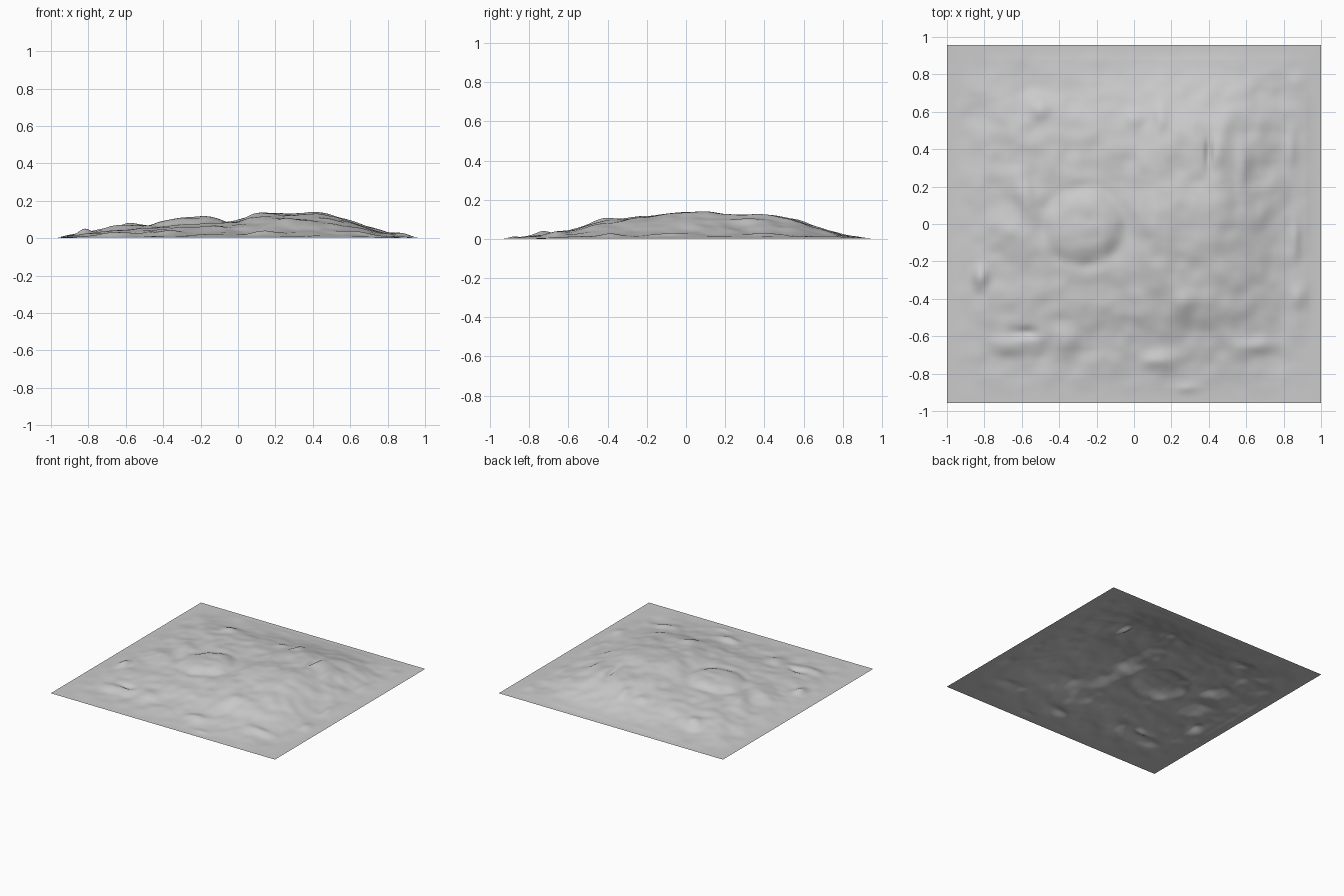
import bpy, math
from mathutils import Vector, noise

NX, NY = 200, 192          # grid resolution
HX, HY = 1.0, 0.957        # half sizes
EDGE = 0.011               # height of the flat rim

# broad height profiles along x and y
PX = [(-1, 0), (-.92, .008), (-.82, .03), (-.6, .06), (-.4, .075), (-.2, .09), (0, .095),
      (.13, .128), (.3, .128), (.48, .125), (.6, .09), (.75, .04), (.87, .013), (1, 0)]
PY = [(-.96, 0), (-.85, .004), (-.72, .018), (-.6, .04), (-.45, .08), (-.3, .1), (-.1, .125),
      (.03, .13), (.2, .122), (.4, .115), (.58, .09), (.7, .047), (.82, .015), (.96, 0)]

# local hills and hollows: x, y, radius x, radius y, height
BUMPS = [
    (.13, .03, .08, .12, .012), (.43, .07, .09, .16, .014), (.33, .40, .05, .12, .012),
    (.40, .38, .02, .08, -.02), (.46, .42, .05, .12, .01), (.25, -.42, .06, .08, .022),
    (.12, -.73, .08, .05, .022), (.28, -.88, .06, .03, .008), (-.35, -.62, .07, .06, .016),
    (-.68, -.65, .09, .05, .016), (-.82, -.28, .04, .07, .024), (-.64, -.06, .07, .09, .014),
    (-.58, .13, .05, .08, .016), (-.62, .45, .07, .08, .014), (-.50, .62, .06, .06, .016),
    (0, .57, .06, .05, .016), (.14, .58, .04, .08, .012), (.58, .30, .04, .14, .014),
    (.86, -.08, .03, .09, .014), (.88, -.38, .04, .06, .012), (.84, .40, .03, .08, .010),
    (.86, .75, .05, .06, .010), (-.58, -.58, .06, .03, -.02), (.66, -.65, .10, .04, .012),
    (-.03, .0, .05, .10, -.008)]


def profile(pts, t):
    for (a, va), (b, vb) in zip(pts, pts[1:]):
        if t <= b:
            return va + (vb - va) * max(0, (t - a) / (b - a))
    return 0


def smooth_profile(pts, t):
    return sum(profile(pts, t + d * .02) for d in (-2, -1, 0, 1, 2)) / 5


def height(x, y, px, py):
    z = px * py / .13
    # round plateau left of the centre
    r = math.hypot((x + .27) / .17, (y + .01) / .16)
    z += .026 / (1 + r ** 6) - .008 * math.exp(-((r - 1.3) / .25) ** 2)
    for bx, by, rx, ry, h in BUMPS:
        q = ((x - bx) / rx) ** 2 + ((y - by) / ry) ** 2
        if q < 9:
            z += h * math.exp(-q)
    # small weathered ripples that fade out at the rim
    fade = min(1, max(0, (1 - abs(x)) / .22)) * min(1, max(0, (HY - abs(y)) / .25))
    n = noise.noise(Vector((x * 6, y * 6, 3.1))) + .5 * noise.noise(Vector((x * 12, y * 12, 7.7)))
    z += .011 * n * fade
    edge = min(1, max(0, (1 - abs(x)) / .08)) * min(1, max(0, (HY - abs(y)) / .08))
    return max(0, EDGE + z * edge)


# terrain sheet
xs = [-HX + 2 * HX * i / NX for i in range(NX + 1)]
ys = [-HY + 2 * HY * j / NY for j in range(NY + 1)]
px = [smooth_profile(PX, x) for x in xs]
py = [smooth_profile(PY, y) for y in ys]
verts = [(x, y, height(x, y, px[i], py[j])) for j, y in enumerate(ys) for i, x in enumerate(xs)]
low = min(v[2] for v in verts)
verts = [(x, y, z - low) for x, y, z in verts]
W = NX + 1
faces = [(j * W + i, j * W + i + 1, (j + 1) * W + i + 1, (j + 1) * W + i)
         for j in range(NY) for i in range(NX)]
mesh = bpy.data.meshes.new("terrain")
mesh.from_pydata(verts, [], faces)
mesh.polygons.foreach_set("use_smooth", [True] * len(faces))
mat = bpy.data.materials.new("light grey")
mat.diffuse_color = (.6, .6, .6, 1)
mesh.materials.append(mat)
mesh.update()
bpy.context.collection.objects.link(bpy.data.objects.new("terrain", mesh))
